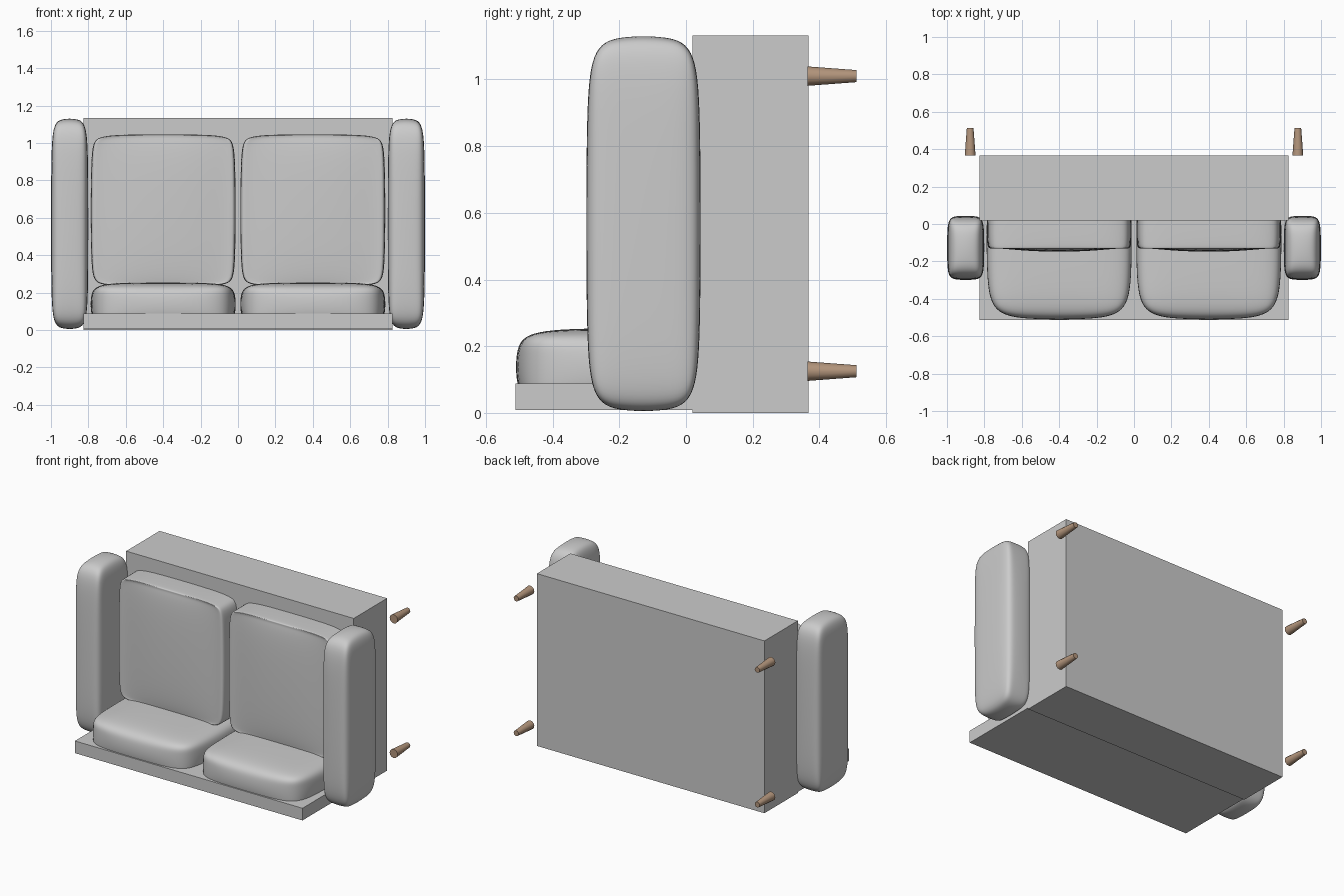
import bpy, bmesh, math
from mathutils import Vector

if "Cube" in bpy.data.objects:
    bpy.data.objects.remove(bpy.data.objects["Cube"])


def paint(obj, name, color):
    mat = bpy.data.materials.get(name) or bpy.data.materials.new(name)
    mat.diffuse_color = color
    mat.use_nodes = True
    mat.node_tree.nodes["Principled BSDF"].inputs["Base Color"].default_value = mat.diffuse_color
    obj.data.materials.append(mat)


def box(name, lo, hi):
    lo, hi = Vector(lo), Vector(hi)
    bpy.ops.mesh.primitive_cube_add(size=1, location=(lo + hi) / 2)
    obj = bpy.context.object
    obj.name = name
    obj.scale = hi - lo
    bpy.ops.object.transform_apply(location=False, rotation=False, scale=True)
    return obj


def cushion(name, lo, hi, inset):
    """Box with support loops at the given insets, softened by subdivision."""
    obj = box(name, lo, hi)
    size = Vector(hi) - Vector(lo)
    bm = bmesh.new()
    bm.from_mesh(obj.data)
    for axis in range(3):
        for side in (-1, 1):
            co, no = Vector(), Vector()
            co[axis] = side * (size[axis] / 2 - inset[axis])
            no[axis] = 1
            bmesh.ops.bisect_plane(bm, geom=bm.verts[:] + bm.edges[:] + bm.faces[:],
                                   plane_co=co, plane_no=no)
    # pull the box edges and corners in for a fuller rounding
    for v in bm.verts:
        outer = [a for a in range(3) if abs(abs(v.co[a]) - size[a] / 2) < 1e-4]
        if len(outer) > 1:
            for a in outer:
                v.co[a] -= math.copysign(inset[a] * 0.12, v.co[a])
    bm.to_mesh(obj.data)
    bm.free()
    sub = obj.modifiers.new("soften", 'SUBSURF')
    sub.levels = sub.render_levels = 3
    for p in obj.data.polygons:
        p.use_smooth = True
    return obj


# Frame: thick back block and thin seat board
box("back_block", (-0.827, 0.02, 0.0), (0.827, 0.367, 1.132))
box("seat_board", (-0.827, -0.512, 0.008), (0.827, 0.03, 0.088))

for side, label in ((-1, "left"), (1, "right")):
    # Cushions and arm on each side
    x = 0.4 * side
    cushion("seat_cushion_" + label, (x - 0.39, -0.512, 0.02), (x + 0.39, 0.3, 0.255),
            (0.23, 0.23, 0.07))
    cushion("back_cushion_" + label, (x - 0.39, -0.15, 0.23), (x + 0.39, 0.085, 1.047),
            (0.23, 0.23, 0.07))
    x = 0.9 * side
    cushion("arm_" + label, (x - 0.1, -0.3, 0.003), (x + 0.1, 0.045, 1.132),
            (0.055, 0.1, 0.27))
    # Tapered wooden legs pointing backwards
    for z, row in ((0.125, "lower"), (1.01, "upper")):
        bpy.ops.mesh.primitive_cone_add(vertices=12, radius1=0.029, radius2=0.018, depth=0.147,
                                        location=(0.876 * side, 0.4385, z),
                                        rotation=(-math.pi / 2, 0, 0))
        leg = bpy.context.object
        leg.name = f"leg_{row}_{label}"
        bpy.ops.object.shade_smooth_by_angle()
        paint(leg, "wood", (0.45, 0.3, 0.2, 1))
